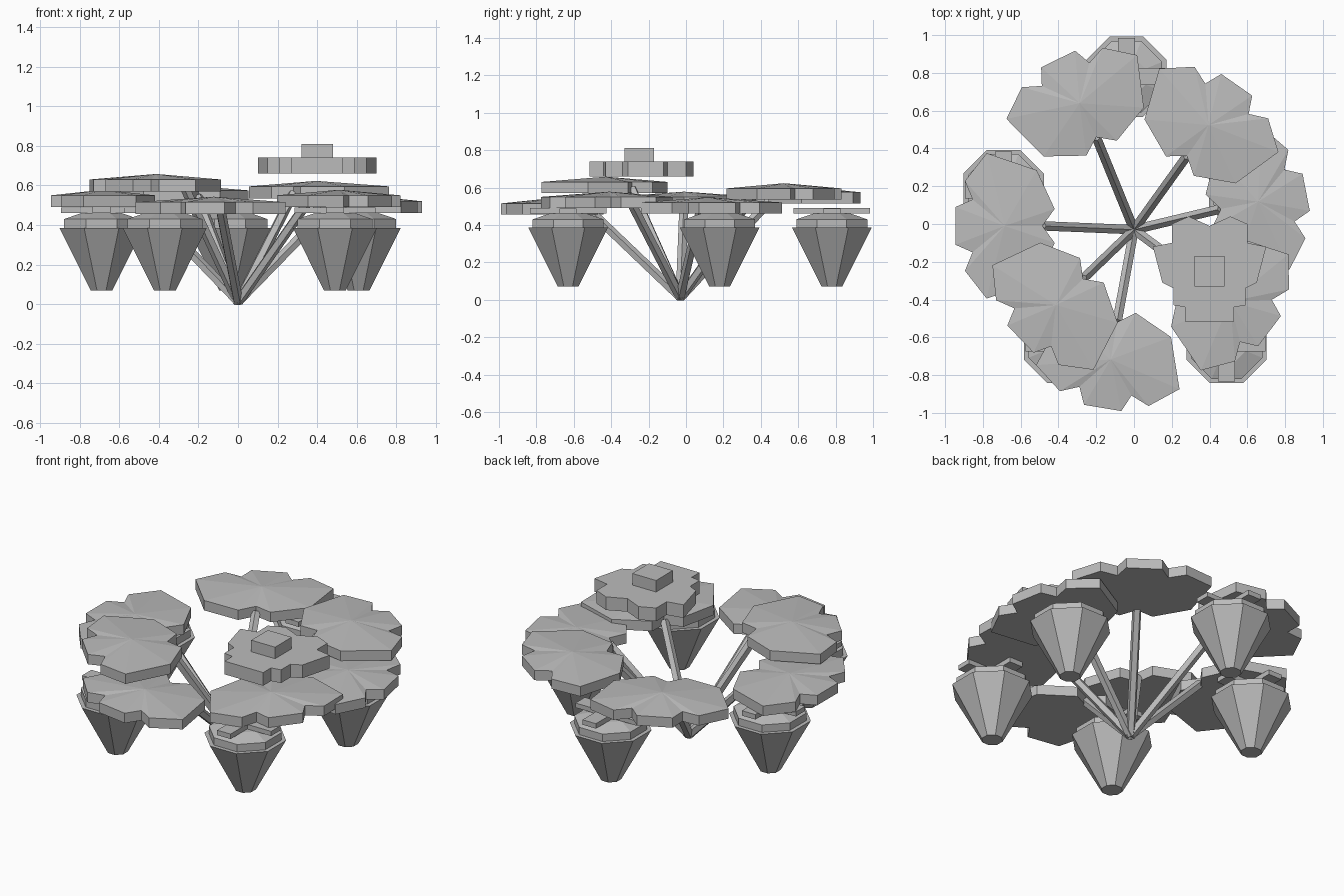
import bpy, bmesh
from math import sin, cos, pi, radians
from mathutils import Vector, Matrix

if "Cube" in bpy.data.objects:
    bpy.data.objects.remove(bpy.data.objects["Cube"])

grey = bpy.data.materials.new("plain_grey")
grey.diffuse_color = (0.5, 0.5, 0.5, 1)
grey.use_nodes = True
grey.node_tree.nodes["Principled BSDF"].inputs["Base Color"].default_value = grey.diffuse_color


def finish(name, bm, matrix=Matrix()):
    bmesh.ops.transform(bm, matrix=matrix, verts=bm.verts)
    bmesh.ops.recalc_face_normals(bm, faces=bm.faces)
    mesh = bpy.data.meshes.new(name)
    bm.to_mesh(mesh)
    bm.free()
    mesh.materials.append(grey)
    obj = bpy.data.objects.new(name, mesh)
    bpy.context.collection.objects.link(obj)
    return obj


def add_box(bm, center, size):
    m = Matrix.Translation(center) @ Matrix.Diagonal((*size, 1))
    bmesh.ops.create_cube(bm, size=1, matrix=m)


def add_plate(bm, outline, z0, z1, peak=None):
    """Extruded outline; with a peak the top becomes a low faceted dome."""
    low = [bm.verts.new((x, y, z0)) for x, y in outline]
    high = [bm.verts.new((x, y, z1)) for x, y in outline]
    n = len(outline)
    bm.faces.new(low)
    for i in range(n):
        j = (i + 1) % n
        bm.faces.new((low[i], low[j], high[j], high[i]))
    if peak:
        top = bm.verts.new(peak)
        for i in range(n):
            bm.faces.new((high[i], high[(i + 1) % n], top))
    else:
        bm.faces.new(high)


def add_rings(bm, rings, sides=8):
    """Closed faceted turned shape from (radius, z) pairs."""
    loops = []
    for r, z in rings:
        loops.append([bm.verts.new((r * cos((k + .5) * 2 * pi / sides),
                                    r * sin((k + .5) * 2 * pi / sides), z))
                      for k in range(sides)])
    for a, b in zip(loops, loops[1:]):
        for k in range(sides):
            j = (k + 1) % sides
            bm.faces.new((a[k], a[j], b[j], b[k]))
    bm.faces.new(loops[0])
    bm.faces.new(loops[-1])


# Lobed leaf outline: half of it, mirrored about the leaf's long axis
half = [(-.065, .09), (.03, .295), (.295, .385), (.41, .238), (.37, .14), (.46, .1)]
leaf_outline = [(0, 0)] + [(u, -v) for u, v in half] + half[::-1]

# Stem end x, y, leaf direction in degrees, underside height
leaves = [(.46, .08, 11, .46), (.28, .36, 55, .535), (-.2, .46, 116, .515),
          (-.485, -.01, 180, .49), (-.27, -.29, 224, .57),
          (-.09, -.52, 260.5, .455), (.35, -.29, 323, .49)]
base = Vector((0, -.03, .012))
for i, (x, y, angle, z) in enumerate(leaves):
    bm = bmesh.new()
    add_plate(bm, leaf_outline, 0, .06, (.2, 0, .088))
    finish(f"leaf_{i + 1}", bm,
           Matrix.Translation((x, y, z)) @ Matrix.Rotation(radians(angle), 4, 'Z'))
    # Straight stem from the common root to the leaf notch
    tip = Vector((x, y, z + .025))
    axis = tip - base
    bm = bmesh.new()
    bmesh.ops.create_cone(bm, cap_ends=True, segments=5, radius1=.026,
                          radius2=.026, depth=axis.length)
    finish(f"stem_{i + 1}", bm, Matrix.Translation((tip + base) / 2)
           @ axis.to_track_quat('Z', 'Y').to_matrix().to_4x4())

# Tapered pots with a stepped cap and crossed bars
for i, (x, y) in enumerate([(-.04, .78), (-.69, .18), (-.37, -.63),
                            (.49, -.63), (.61, .18)]):
    place = Matrix.Translation((x, y, 0))
    bm = bmesh.new()
    add_rings(bm, [(.06, .07), (.23, .385)])
    finish(f"pot_{i + 1}", bm, place)
    bm = bmesh.new()
    add_rings(bm, [(.205, .383), (.205, .43), (.11, .46)])
    finish(f"pot_cap_{i + 1}", bm, place)
    bm = bmesh.new()
    add_box(bm, (0, 0, .475), (.09, .41, .03))
    add_box(bm, (0, 0, .474), (.41, .09, .028))
    finish(f"crossed_bars_{i + 1}", bm, place)

# Floating flower: five blunt petals and a square centre
side = [(.11, .29), (.2, .25), (.2, .15), (.3, .13), (.25, -.06), (.19, -.09),
        (.19, -.18), (.13, -.19), (.13, -.265)]
bm = bmesh.new()
add_plate(bm, [(0, .24)] + side + [(-x, y) for x, y in side[::-1]], .66, .74)
finish("flower_petals", bm, Matrix.Translation((.4, -.25, 0)))
bm = bmesh.new()
add_box(bm, (.4, -.25, .773), (.16, .16, .074))
finish("flower_centre", bm)
